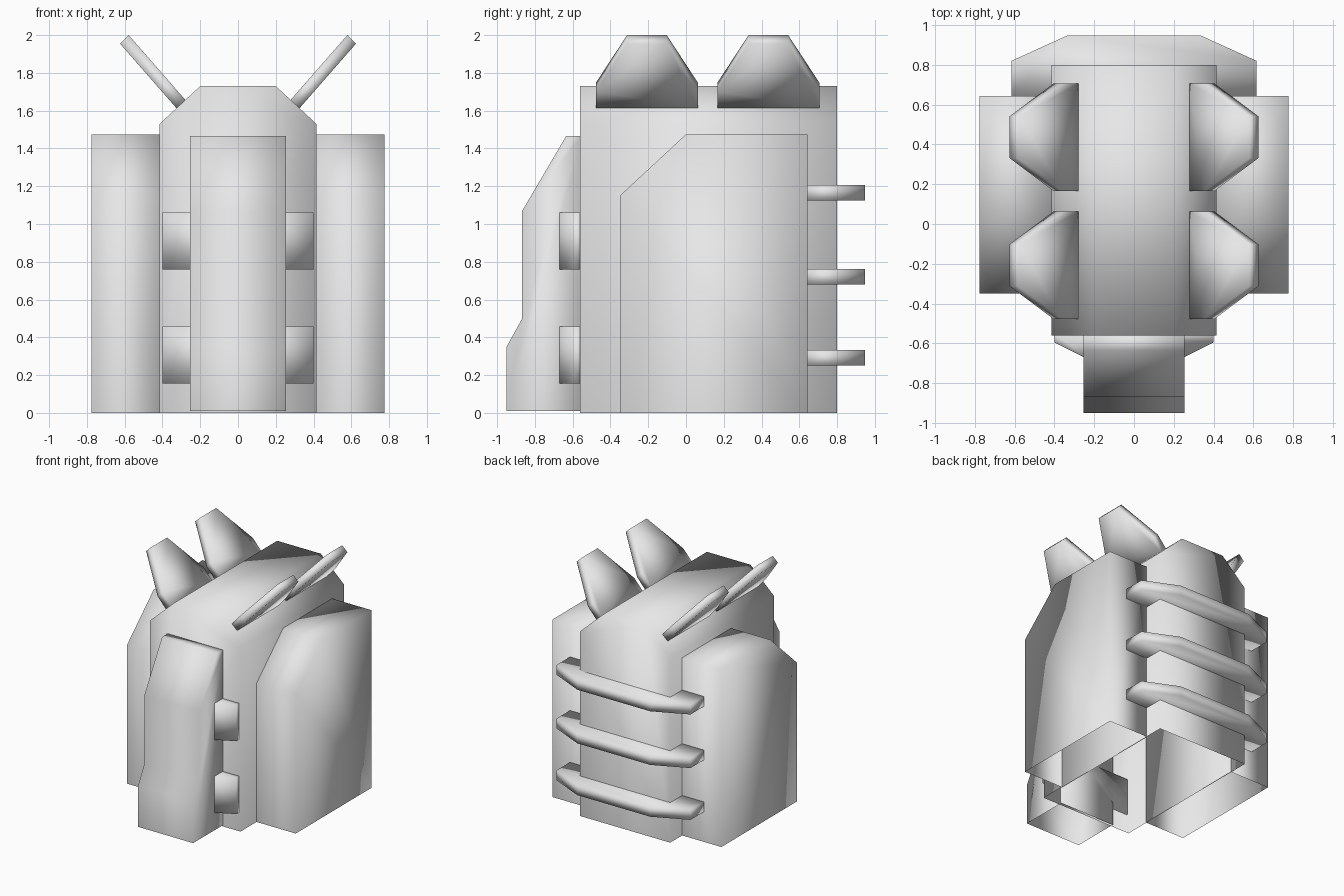
import bpy
import bmesh
from mathutils import Vector

cube = bpy.data.objects.get("Cube")
if cube:
    bpy.data.objects.remove(cube, do_unlink=True)

grey = bpy.data.materials.new("light_grey")
grey.use_nodes = True
grey.diffuse_color = (0.8, 0.8, 0.8, 1)
grey.node_tree.nodes["Principled BSDF"].inputs["Base Color"].default_value = (0.8, 0.8, 0.8, 1)


def prism(name, outline, sweep, open_bottom=False):
    """Sweep a flat outline along a vector into a smooth shaded shell."""
    bm = bmesh.new()
    base = bm.faces.new([bm.verts.new(p) for p in outline])
    swept = bmesh.ops.extrude_face_region(bm, geom=[base], use_keep_orig=True)
    verts = [v for v in swept["geom"] if isinstance(v, bmesh.types.BMVert)]
    bmesh.ops.translate(bm, verts=verts, vec=sweep)
    bmesh.ops.recalc_face_normals(bm, faces=bm.faces)
    if open_bottom:
        bm.normal_update()
        under = [f for f in bm.faces if f.normal.z < -0.9]
        bmesh.ops.delete(bm, geom=under, context='FACES')
    for face in bm.faces:
        face.smooth = True
    mesh = bpy.data.meshes.new(name)
    bm.to_mesh(mesh)
    bm.free()
    mesh.materials.append(grey)
    obj = bpy.data.objects.new(name, mesh)
    bpy.context.collection.objects.link(obj)
    return obj


def mirrored(half):
    """Complete a half outline across x = 0."""
    return half + [(-x, b) for x, b in reversed(half)]


# Main body with chamfered shoulders
body = mirrored([(0.415, 0), (0.415, 1.53), (0.2, 1.73)])
prism("body", [(x, -0.56, z) for x, z in body], Vector((0, 1.36, 0)), True)

# Front panel with a kicked-out foot and sloped top
panel = [(-0.55, 0.01), (-0.95, 0.01), (-0.95, 0.35), (-0.867, 0.5),
         (-0.867, 1.07), (-0.635, 1.465), (-0.55, 1.465)]
prism("front_panel", [(-0.253, y, z) for y, z in panel], Vector((0.506, 0, 0)), True)

# Side pods with sloped front tops
pod = [(-0.35, 0), (-0.35, 1.15), (0, 1.475), (0.643, 1.475), (0.643, 0)]
for side, s in (("left", 1), ("right", -1)):
    prism(side + "_pod", [(s * 0.41, y, z) for y, z in pod],
          Vector((s * 0.365, 0, 0)), True)

# Front cross bars behind the panel
bar = mirrored([(0.4, -0.55), (0.4, -0.595), (0.23, -0.68)])
for name, z in (("lower", 0.155), ("upper", 0.76)):
    prism(name + "_front_bar", [(x, y, z) for x, y in bar], Vector((0, 0, 0.302)))

# Rear ribs wrapping round the back
rib = mirrored([(0.615, 0.64), (0.615, 0.82), (0.335, 0.947)])
for name, z in (("lower", 0.25), ("middle", 0.68), ("upper", 1.125)):
    prism(name + "_rear_rib", [(x, y, z) for x, y in rib], Vector((0, 0, 0.082)))

# Tilted roof fins: width across y, distance up the slope
fin = [(-0.27, 0), (-0.27, 0.27), (-0.105, 1), (0.105, 1), (0.27, 0.27), (0.27, 0)]
for place, yc in (("front", -0.207), ("rear", 0.436)):
    for side, s in (("left", 1), ("right", -1)):
        outline = [(s * (0.277 + 0.302 * t), yc + w, 1.655 + 0.345 * t) for w, t in fin]
        prism(f"{place}_{side}_fin", outline, Vector((s * 0.046, 0, -0.045)))
